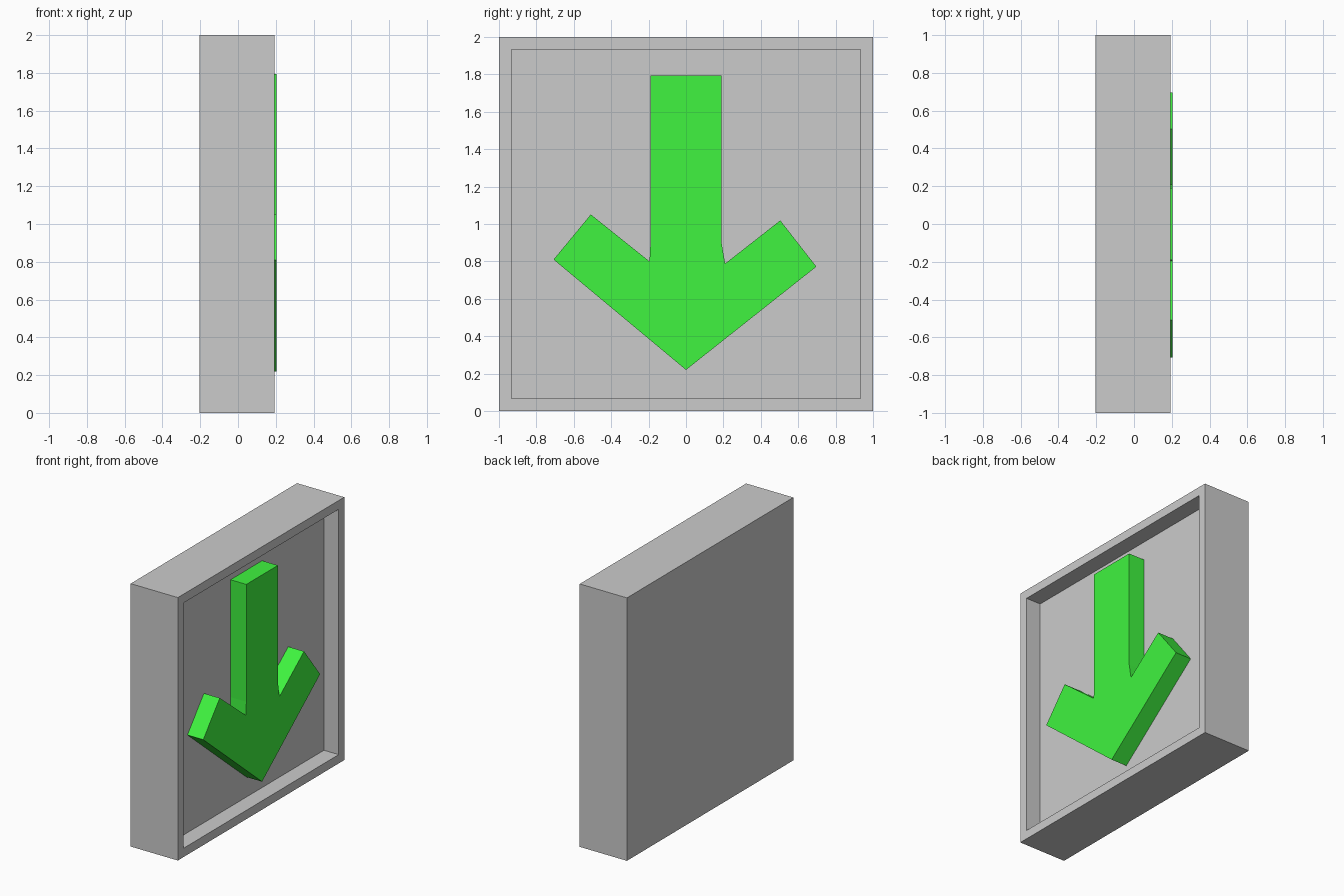
import bpy, bmesh
from mathutils import Matrix

if "Cube" in bpy.data.objects:
    bpy.data.objects.remove(bpy.data.objects["Cube"])


def finish(name, bm, color=None):
    bmesh.ops.recalc_face_normals(bm, faces=bm.faces)
    mesh = bpy.data.meshes.new(name)
    bm.to_mesh(mesh)
    bm.free()
    obj = bpy.data.objects.new(name, mesh)
    bpy.context.collection.objects.link(obj)
    if color:
        mat = bpy.data.materials.new(name + "_paint")
        mat.diffuse_color = color
        mat.use_nodes = True
        mat.node_tree.nodes["Principled BSDF"].inputs["Base Color"].default_value = mat.diffuse_color
        mesh.materials.append(mat)
    return obj


BACK, FRONT, FLOOR, ARROW_FRONT = -0.203, 0.194, 0.07, 0.203

# Square housing with a recessed panel on its +x face
bm = bmesh.new()
size = Matrix.Diagonal((FRONT - BACK, 2, 2, 1))
bmesh.ops.create_cube(bm, size=1, matrix=Matrix.Translation(((FRONT + BACK) / 2, 0, 1)) @ size)
panel = max(bm.faces, key=lambda f: f.calc_center_median().x)
bmesh.ops.inset_region(bm, faces=[panel], thickness=0.095)
pushed = bmesh.ops.extrude_discrete_faces(bm, faces=[panel])["faces"][0]
for v in pushed.verts:
    v.co.x = FLOOR
finish("housing", bm)

# Raised arrow: outline in y, z extruded out from the panel
outline = [(0, 0.22), (0.697, 0.772), (0.504, 1.019), (0.209, 0.788), (0.19, 0.90),
           (0.19, 1.793), (-0.19, 1.793), (-0.19, 0.90), (-0.195, 0.80),
           (-0.509, 1.051), (-0.708, 0.81)]
bm = bmesh.new()
face = bm.faces.new([bm.verts.new((FLOOR - 0.001, y, z)) for y, z in outline])
ext = bmesh.ops.extrude_face_region(bm, geom=[face])["geom"]
for v in ext:
    if isinstance(v, bmesh.types.BMVert):
        v.co.x = ARROW_FRONT
finish("arrow", bm, (0.05, 0.9, 0.05, 1))
